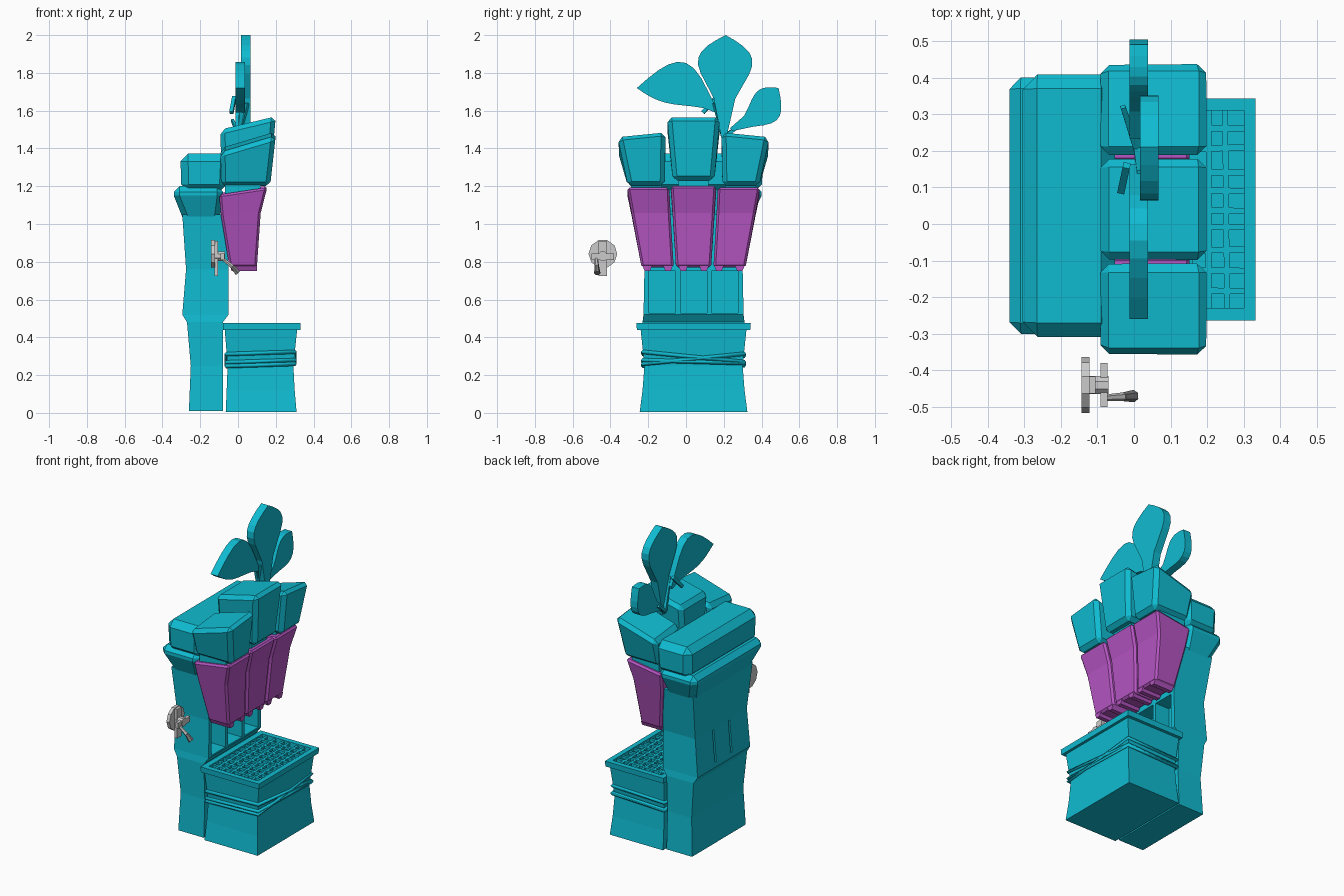
import bpy, bmesh, random
from math import pi, sin
from mathutils import Vector, Matrix

random.seed(4)
if "Cube" in bpy.data.objects:
    bpy.data.objects.remove(bpy.data.objects["Cube"])

MID = 0.04  # depth of the body's plane of symmetry


def material(name, rgb):
    mat = bpy.data.materials.new(name)
    mat.use_nodes = True
    mat.diffuse_color = (*rgb, 1)
    mat.node_tree.nodes["Principled BSDF"].inputs["Base Color"].default_value = (*rgb, 1)
    return mat


TEAL = material("teal", (0.005, 0.5, 0.64))
PURPLE = material("purple", (0.46, 0.09, 0.54))
GREY = material("light grey", (0.6, 0.6, 0.6))
DARK = material("dark grey", (0.2, 0.2, 0.2))


def finish(name, bm, mat, bevel=0):
    bmesh.ops.recalc_face_normals(bm, faces=bm.faces)
    mesh = bpy.data.meshes.new(name)
    bm.to_mesh(mesh)
    bm.free()
    mesh.materials.append(mat)
    obj = bpy.data.objects.new(name, mesh)
    bpy.context.collection.objects.link(obj)
    if bevel:
        mod = obj.modifiers.new("bevel", 'BEVEL')
        mod.width, mod.segments, mod.limit_method = bevel, 1, 'ANGLE'
    return obj


def loft(name, rings, mat=TEAL, bevel=0, tilt=(0, 0)):
    """Skin box sections (z, left x, right x, half depth, depth shift); tilt slopes the top."""
    bm = bmesh.new()
    loops = []
    for i, (z, left, right, half, shift) in enumerate(rings):
        amount = i / (len(rings) - 1)
        centre, wide = (left + right) / 2, (right - left) / 2
        loop = []
        for sx, sy in ((-1, -1), (1, -1), (1, 1), (-1, 1)):
            rise = amount * (tilt[0] * sx * wide + tilt[1] * sy * half)
            loop.append(bm.verts.new((centre + sx * wide, MID + shift + sy * half, z + rise)))
        loops.append(loop)
    for low, high in zip(loops, loops[1:]):
        for i in range(4):
            j = (i + 1) % 4
            bm.faces.new((low[i], low[j], high[j], high[i]))
    bm.faces.new(loops[0])
    bm.faces.new(loops[-1])
    return finish(name, bm, mat, bevel)


def block(name, bottom, top, left, right, half, shift, mat=TEAL):
    return loft(name, [(z, left, right, half, shift) for z in (bottom, top)], mat)


def rod(name, start, end, radius, mat=TEAL, sides=4, end_radius=None):
    """Straight bar between two points."""
    start, end = Vector(start), Vector(end)
    bm = bmesh.new()
    bmesh.ops.create_cone(bm, cap_ends=True, segments=sides, radius1=radius,
                          radius2=end_radius or radius, depth=(end - start).length)
    turn = (end - start).to_track_quat('Z', 'Y').to_matrix().to_4x4()
    bm.transform(Matrix.Translation((start + end) / 2) @ turn @ Matrix.Rotation(pi / sides, 4, 'Z'))
    return finish(name, bm, mat)


def leaf(name, x, root, tip, width, bend, swell, steps=9):
    """Thick teardrop slab along a bowed spine; swell moves its widest place to the tip."""
    root, tip = Vector(root), Vector(tip)
    side = (tip - root).orthogonal().normalized()
    edges = {-1: [], 1: []}
    for i in range(steps + 1):
        share = i / steps
        along = share ** (1 / swell)
        spine = root.lerp(tip, along) + side * bend * sin(pi * along)
        for sign, edge in edges.items():
            edge.append(spine + side * sign * (width * sin(pi * share) + 0.01 * (1 - share)))
    outline = edges[1] + edges[-1][-2::-1]
    bm = bmesh.new()
    face = bm.faces.new([bm.verts.new((x, y, z)) for y, z in outline])
    grown = bmesh.ops.extrude_face_region(bm, geom=[face])["geom"]
    bmesh.ops.translate(bm, vec=(0.05, 0, 0),
                        verts=[v for v in grown if isinstance(v, bmesh.types.BMVert)])
    return finish(name, bm, TEAL)


def carve(obj, cutter):
    mod = obj.modifiers.new("cut", 'BOOLEAN')
    mod.operation, mod.solver, mod.object = 'DIFFERENCE', 'EXACT', cutter
    bpy.context.view_layer.objects.active = obj
    bpy.ops.object.modifier_apply(modifier=mod.name)
    bpy.data.objects.remove(cutter)


# Rear column with three niches in front and two slots behind
column = loft("rear_column", [
    (0.01, -0.26, -0.08, 0.27, 0), (0.25, -0.25, -0.08, 0.26, 0),
    (0.48, -0.27, -0.08, 0.27, 0), (0.52, -0.295, -0.05, 0.265, 0),
    (0.76, -0.275, -0.05, 0.26, 0), (1.05, -0.295, -0.07, 0.3, 0.01)])
for side in (-1, 0, 1):
    carve(column, block("niche_cutter", 0.53, 0.75, -0.15, 0, 0.07, side * 0.165))
for side in (-1, 1):
    carve(column, block("slot_cutter", 0.55, 0.75, -0.4, -0.255, 0.007, side * 0.08))

# Flared shoulder and its lid
loft("shoulder", [(1, -0.28, -0.1, 0.28, 0.01), (1.15, -0.34, -0.08, 0.35, 0.01),
                  (1.2, -0.34, -0.08, 0.35, 0.01)], bevel=0.03)
loft("body_lid", [(1.17, -0.3, -0.06, 0.35, 0.01),
                  (1.372, -0.305, -0.05, 0.36, 0.01)], bevel=0.04)

# Three chunky heads, each with a neck and a footed purple panel below
for side, name in ((-1, "right"), (0, "middle"), (1, "left")):
    middle = side == 0
    extra = 0.013 * middle
    low, top = 1.2 + 0.03 * middle, 1.435 + 0.1 * middle
    loft(name + "_head", [(low, -0.09, 0.17, 0.097 + extra, side * 0.25),
                          (top, -0.092, 0.2, 0.127 + extra, side * 0.275)],
         bevel=0.024, tilt=(0.3 - 0.06 * middle, side * -0.1))
    block(name + "_neck", 1.12, low + 0.04, -0.07, 0.12, 0.08, side * 0.25)
    extra = 0.008 * middle
    loft(name + "_panel", [(0.77, -0.045, 0.1, 0.085 + extra, side * 0.19),
                           (1.05, -0.09, 0.12, 0.103 + extra, side * 0.225),
                           (1.175 + extra, -0.1, 0.155, 0.112 + extra, side * 0.24)],
         PURPLE, 0.012, (0.15, 0))
    for end in (-1, 1):
        place = side * 0.19 + end * 0.055
        loft(name + "_panel_foot", [(0.752, -0.035, 0.1, 0.014, place),
                                    (0.78, -0.04, 0.1, 0.026, place)], PURPLE)

# Waisted tray stand with an open rim
loft("tray_stand", [
    (0.005, -0.065, 0.31, 0.285, 0), (0.12, -0.06, 0.3, 0.27, 0),
    (0.25, -0.055, 0.293, 0.26, 0), (0.44, -0.07, 0.313, 0.28, 0),
    (0.44, -0.08, 0.33, 0.3, 0), (0.475, -0.08, 0.332, 0.303, 0),
    (0.475, -0.045, 0.3, 0.27, 0), (0.44, -0.045, 0.3, 0.27, 0)])


def jitter():
    return random.uniform(-0.009, 0.009)


# Crooked grate inside the rim
for i in range(9):
    y = MID + (i - 4) * 0.054
    rod("grate_cross_bar", (-0.05, y + jitter(), 0.46), (0.305, y + jitter(), 0.46), 0.012)
for i in range(6):
    x = (i - 0.2) * 0.053
    rod("grate_long_bar", (x + jitter(), MID - 0.275, 0.46), (x + jitter(), MID + 0.275, 0.46), 0.011)

# Slanting ropes wound around the stand
for height, lean in ((0.29, -0.1), (0.28, 0.1), (0.265, -0.03)):
    curve = bpy.data.curves.new("rope", 'CURVE')
    curve.dimensions = '3D'
    curve.bevel_depth, curve.bevel_resolution = 0.011, 0
    line = curve.splines.new('POLY')
    line.points.add(3)
    line.use_cyclic_u = True
    for point, (sx, sy) in zip(line.points, ((-1, -1), (1, -1), (1, 1), (-1, 1))):
        point.co = (0.12 + sx * 0.183, MID + sy * 0.27, height + sy * 0.27 * lean + sx * 0.006, 1)
    curve.materials.append(TEAL)
    bpy.context.collection.objects.link(bpy.data.objects.new("rope", curve))

# Leaves and twigs sprouting from the top; orthogonal points a quarter turn left of the spine
leaf("drooping_leaf", -0.012, (0.16, 1.6), (-0.26, 1.72), 0.11, -0.085, 1.2)
leaf("tall_leaf", 0.017, (0.2, 1.44), (0.21, 2), 0.14, 0, 2.4)
leaf("small_leaf", -0.012, (0.24, 1.5), (0.49, 1.72), 0.085, -0.035, 1.8)
foot = (0.01, 0.2, 1.46)
for tip in ((0.015, 0.14, 1.66), (0, 0.3, 1.53), (0.05, 0.15, 1.64), (-0.03, 0.32, 1.55)):
    rod("twig", foot, tip, 0.014, end_radius=0.01)
rod("twig_knot", (-0.035, 0.09, 1.59), (-0.02, 0.16, 1.67), 0.014)

# Grey valve at the side
hub_y, hub_z = -0.44, 0.83
rod("valve_disc", (-0.143, hub_y, 0.842), (-0.122, hub_y, 0.842), 0.076, GREY, 10)
block("valve_upright", 0.725, 0.91, -0.125, -0.105, 0.023, hub_y - MID, GREY)
rod("valve_hub", (-0.125, hub_y, hub_z), (-0.07, hub_y, hub_z), 0.027, GREY, 8)
block("valve_crossbar", 0.81, 0.845, -0.092, -0.072, 0.06, hub_y - MID, GREY)
elbow = (-0.03, -0.472, 0.775)
rod("valve_lever", (-0.08, -0.475, 0.815), elbow, 0.009, GREY, 6, 0.012)
rod("valve_grip", elbow, (0, -0.47, 0.74), 0.012, DARK, 6, 0.017)
